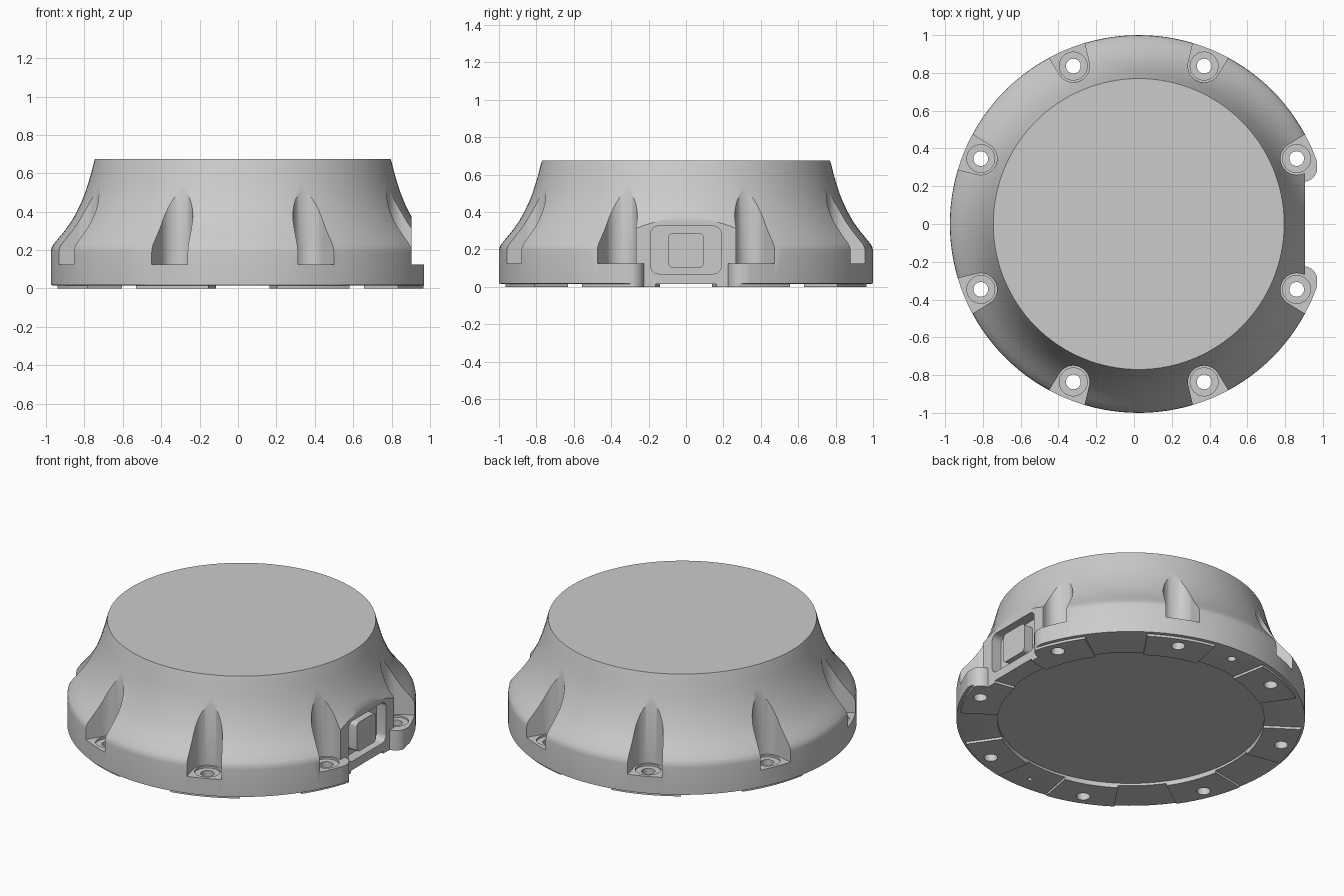
import bpy
import bmesh
from math import sin, cos, pi, radians
from mathutils import Matrix, Vector

if "Cube" in bpy.data.objects:
    bpy.data.objects.remove(bpy.data.objects["Cube"])

CX = 0.025          # axis of the round body
FLAT_X = 0.905      # plane of the connector face
FLOOR = 0.125       # floor of the screw pockets

grey = bpy.data.materials.new("light grey")
grey.use_nodes = True
grey.diffuse_color = (0.6, 0.6, 0.6, 1)
grey.node_tree.nodes["Principled BSDF"].inputs["Base Color"].default_value = (0.6, 0.6, 0.6, 1)


def make_object(name, bm):
    bmesh.ops.recalc_face_normals(bm, faces=bm.faces)
    mesh = bpy.data.meshes.new(name)
    bm.to_mesh(mesh)
    bm.free()
    mesh.materials.append(grey)
    obj = bpy.data.objects.new(name, mesh)
    bpy.context.collection.objects.link(obj)
    return obj


def prism(name, outline, low, high, matrix=Matrix()):
    """Extrude a 2D outline along local z, then place it."""
    bm = bmesh.new()
    face = bm.faces.new([bm.verts.new((x, y, low)) for x, y in outline])
    ext = bmesh.ops.extrude_face_region(bm, geom=[face])
    top = [v for v in ext["geom"] if isinstance(v, bmesh.types.BMVert)]
    bmesh.ops.translate(bm, verts=top, vec=(0, 0, high - low))
    bmesh.ops.transform(bm, matrix=matrix, verts=bm.verts)
    return make_object(name, bm)


def arc(cx, cy, r, start, end, steps):
    angles = [radians(start + (end - start) * i / steps) for i in range(steps + 1)]
    return [(cx + r * cos(a), cy + r * sin(a)) for a in angles]


def rounded_rect(x0, x1, y0, y1, r):
    corners = [(x1 - r, y1 - r), (x0 + r, y1 - r), (x0 + r, y0 + r), (x1 - r, y0 + r)]
    return [p for i, (x, y) in enumerate(corners) for p in arc(x, y, r, 90 * i, 90 * i + 90, 6)]


def circle(x, y, r, steps=32):
    return arc(x, y, r, 0, 360, steps)[:-1]


def apply_cut(target, cutter):
    cutter.hide_render = True
    mod = target.modifiers.new("cut", "BOOLEAN")
    mod.operation = "DIFFERENCE"
    mod.solver = "EXACT"
    mod.object = cutter
    bpy.context.view_layer.objects.active = target
    bpy.ops.object.modifier_apply(modifier=mod.name)
    bpy.data.objects.remove(cutter)


def smooth(obj, angle=30):
    bpy.ops.object.select_all(action="DESELECT")
    obj.select_set(True)
    bpy.context.view_layer.objects.active = obj
    bpy.ops.object.shade_smooth_by_angle(angle=radians(angle))


# Flared round housing with a recessed underside
profile = [(0, 0.03), (0.765, 0.03), (0.765, 0), (0.982, 0), (0.982, 0.015),
           (1, 0.018), (1, 0.19), (0.997, 0.21), (0.988, 0.228), (0.96, 0.262), (0.925, 0.305),
           (0.893, 0.35), (0.865, 0.4), (0.841, 0.45), (0.821, 0.5), (0.805, 0.55),
           (0.79, 0.6), (0.775, 0.66), (0.77, 0.675), (0, 0.675)]
bm = bmesh.new()
verts = [bm.verts.new((r, 0, z)) for r, z in profile]
edges = [bm.edges.new(pair) for pair in zip(verts, verts[1:])]
bmesh.ops.spin(bm, geom=verts + edges, cent=(0, 0, 0), axis=(0, 0, 1), angle=2 * pi, steps=128)
bmesh.ops.remove_doubles(bm, verts=bm.verts, dist=0.0005)
bmesh.ops.translate(bm, verts=bm.verts, vec=(CX, 0, 0))
housing = make_object("housing", bm)

# Flat connector face, open between two rounded lugs at the base
apply_cut(housing, prism("flat_cutter", [(FLAT_X, -1), (1.3, -1), (1.3, 1), (FLAT_X, 1)], FLOOR, 1))
lug = 0.07
gap = [(FLAT_X, -0.225)] + arc(FLAT_X - 0.005, -0.225 - lug, lug, 80, 0, 8)
gap += [(0.97, -0.6), (1.3, -0.6)]
gap += [(x, -y) for x, y in reversed(gap)]
apply_cut(housing, prism("lug_cutter", gap, -0.1, 0.3))

# Screw pockets, counterbores, through holes and gaps between the base pads
pocket = arc(0.905, 0, 0.086, 95, 265, 20) + [(1.2, -0.135), (1.2, 0.135)]
pad_gap = [(0.74 * cos(a), 0.74 * sin(a)) for a in (radians(-10.5), radians(10.5))]
pad_gap = [(x * 1.6, y * 1.6) for x, y in pad_gap] + pad_gap[::-1]
for i in range(8):
    turn = Matrix.Translation((CX, 0, 0)) @ Matrix.Rotation(radians(22.5 + 45 * i), 4, "Z")
    half = turn @ Matrix.Rotation(radians(22.5), 4, "Z")
    apply_cut(housing, prism("pocket_cutter", pocket, FLOOR, 1, turn))
    apply_cut(housing, prism("counterbore_cutter", circle(0.905, 0, 0.074), FLOOR - 0.012, 0.2, turn))
    apply_cut(housing, prism("hole_cutter", circle(0.905, 0, 0.039), -0.1, 0.3, turn))
    apply_cut(housing, prism("pad_gap_cutter", pad_gap, -0.1, 0.015, half))

# Two small locating holes underneath
for side, r in ((1, 0.025), (-1, 0.013)):
    apply_cut(housing, prism("locating_cutter", circle(CX, side * 0.9, r, 20), -0.1, 0.06))

# Connector recess: local x, y, z map to world y, z, x
to_side = Matrix(((0, 0, 1, 0), (1, 0, 0, 0), (0, 1, 0, 0), (0, 0, 0, 1)))
recess = rounded_rect(-0.188, 0.188, 0.07, 0.325, 0.04)
apply_cut(housing, prism("recess_cutter", recess, FLAT_X - 0.065, 1.2, to_side))
smooth(housing)

# Connector block standing in the recess
block = rounded_rect(-0.094, 0.094, 0.103, 0.287, 0.022)
connector = prism("connector_block", block, FLAT_X - 0.075, FLAT_X - 0.005, to_side)
smooth(connector)
